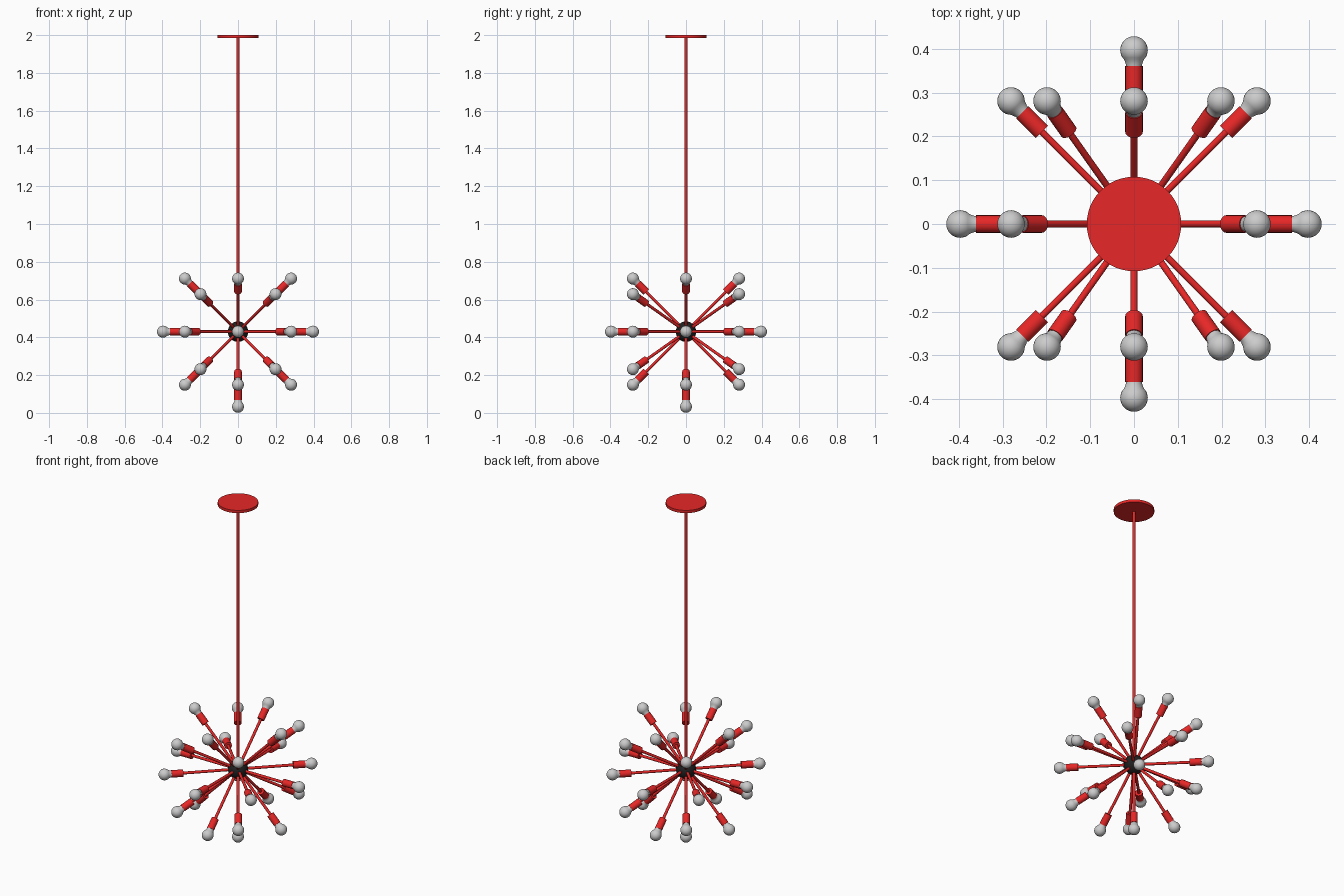
import bpy, bmesh
from math import pi, sin, cos, radians
from mathutils import Vector

if "Cube" in bpy.data.objects:
    bpy.data.objects.remove(bpy.data.objects["Cube"])

HUB = Vector((0, 0, 0.43))


def material(name, rgb):
    m = bpy.data.materials.new(name)
    m.diffuse_color = (*rgb, 1)
    m.use_nodes = True
    m.node_tree.nodes["Principled BSDF"].inputs["Base Color"].default_value = m.diffuse_color
    return m


red = material("red_paint", (0.8, 0.02, 0.02))
black = material("black_paint", (0.015, 0.015, 0.015))


def lathe(name, profile, mat=None, sides=24):
    """Spin a (radius, height) profile around z into a closed mesh."""
    bm = bmesh.new()
    rings = []
    for r, z in profile:
        if r == 0:
            rings.append([bm.verts.new((0, 0, z))] * sides)
        else:
            rings.append([bm.verts.new((r * cos(2 * pi * i / sides), r * sin(2 * pi * i / sides), z))
                          for i in range(sides)])
    for a, b in zip(rings, rings[1:]):
        for i in range(sides):
            j = (i + 1) % sides
            bm.faces.new(list(dict.fromkeys((a[i], a[j], b[j], b[i]))))
    bmesh.ops.recalc_face_normals(bm, faces=bm.faces)
    me = bpy.data.meshes.new(name)
    bm.to_mesh(me)
    bm.free()
    me.shade_smooth()
    me.set_sharp_from_angle(angle=radians(35))
    if mat:
        me.materials.append(mat)
    return me


def cylinder(name, r, z0, z1, mat, sides=24):
    return lathe(name, [(0, z0), (r, z0), (r, z1), (0, z1)], mat, sides)


def arc(r, z, start, steps):
    """Profile points on a circle from angle start (from -z) up to the top."""
    pts = []
    for i in range(steps + 1):
        a = start + (pi - start) * i / steps
        pts.append((0 if i == steps else r * sin(a), z - r * cos(a)))
    return pts


def place(name, mesh, loc=(0, 0, 0), direction=(0, 0, 1)):
    ob = bpy.data.objects.new(name, mesh)
    ob.location = loc
    ob.rotation_euler = Vector(direction).to_track_quat('Z', 'Y').to_euler()
    bpy.context.collection.objects.link(ob)


# ceiling plate, hanging stem and hub
place("ceiling_plate", cylinder("ceiling_plate", 0.108, 1.984, 2.0, red, 48))
place("stem", cylinder("stem", 0.0075, HUB.z, 1.99, red, 16))
hub_profile = [(0, -0.054)] + arc(0.054, 0, pi / 16, 15)
place("hub", lathe("hub", hub_profile, black, 32), HUB)

# shared meshes for each arm, pointing along z
rod = cylinder("arm_rod", 0.0078, 0.03, 0.31, red, 16)
socket = cylinder("lamp_socket", 0.02, 0.298, 0.361, red)
bulb = lathe("bulb", [(0, 0.355), (0.017, 0.355), (0.018, 0.364)] + arc(0.0315, 0.3975, radians(45), 12))

# arm directions: rings around the y axis plus its two poles
directions = [Vector((0, s, 0)) for s in (-1, 1)]
for lat in (-45, 0, 45):
    for k in range(8):
        if lat == 0 and k == 2:
            continue  # the stem takes the straight-up position
        la, lo = radians(lat), k * pi / 4
        directions.append(Vector((cos(la) * cos(lo), sin(la), cos(la) * sin(lo))))

for n, d in enumerate(directions, 1):
    for mesh in (rod, socket, bulb):
        place(f"{mesh.name}_{n}", mesh, HUB, d)
